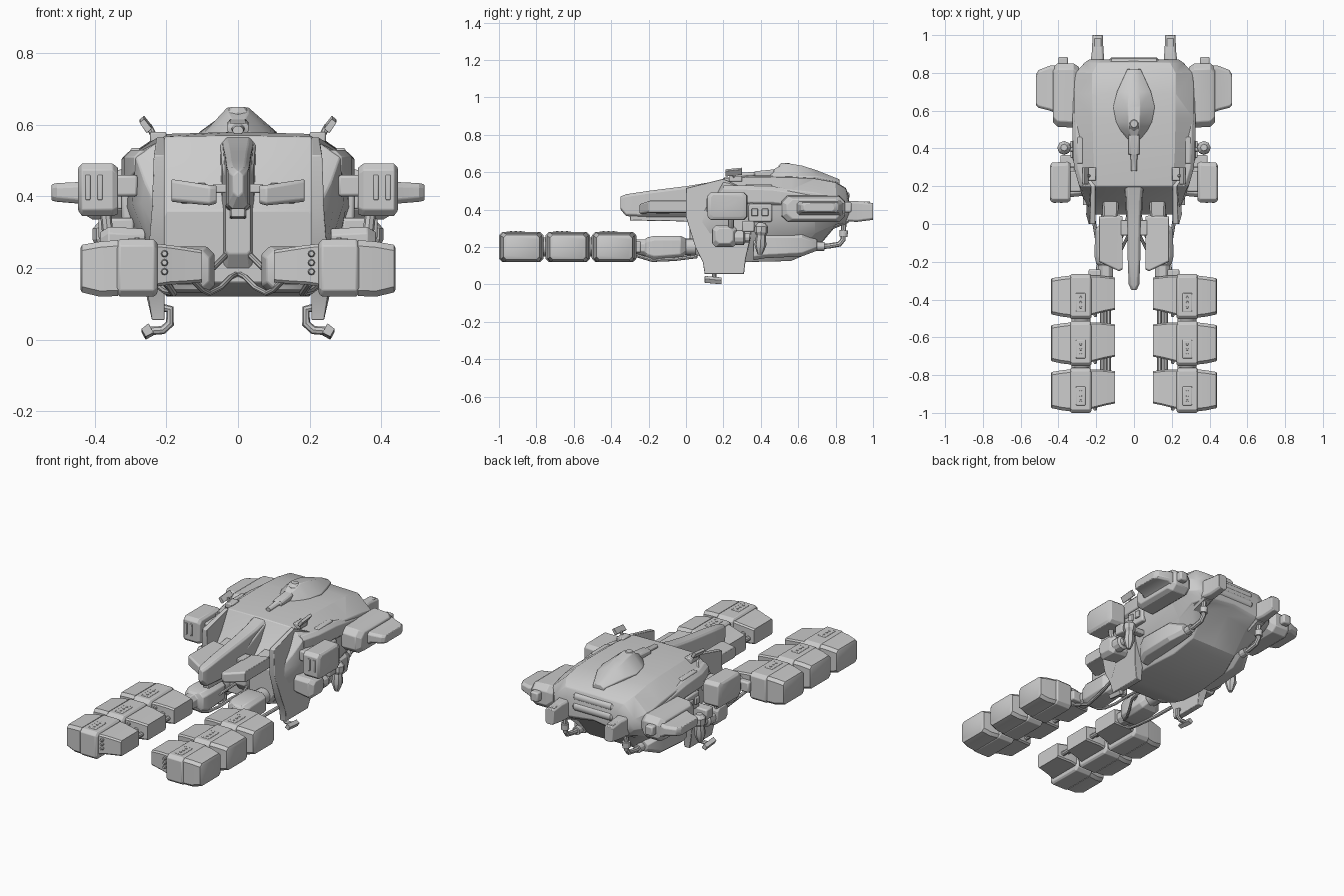
import bpy, bmesh, math
from mathutils import Vector


def finish(ob, bevel=0, mirror=True, angle=28):
    bpy.context.collection.objects.link(ob)
    if mirror:
        ob.modifiers.new("Mirror", 'MIRROR')
    if bevel:
        m = ob.modifiers.new("Bevel", 'BEVEL')
        m.width, m.segments, m.limit_method, m.angle_limit = bevel, 2, 'ANGLE', math.radians(35)
    bpy.ops.object.select_all(action='DESELECT')
    ob.select_set(True)
    bpy.context.view_layer.objects.active = ob
    bpy.ops.object.shade_smooth_by_angle(angle=math.radians(angle))
    return ob


def loft(name, rings, bevel=0, mirror=True):
    """Skin equal-length closed rings of points and cap both ends."""
    bm = bmesh.new()
    vs = [[bm.verts.new(p) for p in r] for r in rings]
    n = len(rings[0])
    for a, b in zip(vs, vs[1:]):
        for i in range(n):
            bm.faces.new((a[i], a[(i + 1) % n], b[(i + 1) % n], b[i]))
    bm.faces.new(vs[0])
    bm.faces.new(vs[-1])
    bmesh.ops.recalc_face_normals(bm, faces=bm.faces)
    me = bpy.data.meshes.new(name)
    bm.to_mesh(me)
    bm.free()
    return finish(bpy.data.objects.new(name, me), bevel, mirror)


def rect(u0, u1, v0, v1, c):
    """Rectangle with chamfered corners."""
    if not c:
        return [(u0, v0), (u1, v0), (u1, v1), (u0, v1)]
    return [(u0 + c, v0), (u1 - c, v0), (u1, v0 + c), (u1, v1 - c),
            (u1 - c, v1), (u0 + c, v1), (u0, v1 - c), (u0, v0 + c)]


def xloft(name, secs, c=0, bevel=0, mirror=True):
    """Sections (x, y0, y1, z0, z1)."""
    return loft(name, [[(s[0], u, v) for u, v in rect(*s[1:], c)] for s in secs], bevel, mirror)


def yloft(name, secs, c=0, bevel=0, mirror=True):
    """Sections (y, x0, x1, z0, z1)."""
    return loft(name, [[(u, s[0], v) for u, v in rect(*s[1:], c)] for s in secs], bevel, mirror)


def box(name, x0, x1, y0, y1, z0, z1, bevel=0, mirror=True):
    return xloft(name, [(x0, y0, y1, z0, z1), (x1, y0, y1, z0, z1)], 0, bevel, mirror)


def turned(name, p0, p1, profile, n=16, mirror=True):
    """Round part along p0-p1 with profile (fraction, radius)."""
    p0, p1 = Vector(p0), Vector(p1)
    q = (p1 - p0).to_track_quat('Z', 'Y')
    rings = [[p0.lerp(p1, t) + q @ Vector((r * math.cos(2 * math.pi * i / n), r * math.sin(2 * math.pi * i / n), 0))
              for i in range(n)] for t, r in profile]
    return loft(name, rings, 0, mirror)


def pipe(name, pts, r):
    cu = bpy.data.curves.new(name, 'CURVE')
    cu.dimensions, cu.bevel_depth, cu.bevel_resolution, cu.use_fill_caps = '3D', r, 2, True
    sp = cu.splines.new('POLY')
    sp.points.add(len(pts) - 1)
    for p, co in zip(sp.points, pts):
        p.co = (*co, 1)
    tmp = bpy.data.objects.new(name, cu)
    bpy.context.collection.objects.link(tmp)
    me = bpy.data.meshes.new_from_object(tmp)
    bpy.data.objects.remove(tmp)
    return finish(bpy.data.objects.new(name, me))


# Hull: half sections (top, shoulder, side, lower, bottom edge, belly) along y
hull = [
    (.05, .36, (.20, .36), (.21, .34), (.22, .30), (.21, .24), (.16, .16), .16),
    (.14, .46, (.20, .46), (.26, .44), (.27, .38), (.24, .24), (.18, .13), .13),
    (.20, .57, (.20, .567), (.285, .51), (.295, .38), (.25, .24), (.19, .12), .12),
    (.34, .58, (.215, .574), (.30, .515), (.31, .37), (.27, .25), (.20, .12), .12),
    (.56, .58, (.22, .572), (.318, .505), (.318, .37), (.265, .25), (.18, .125), .125),
    (.69, .57, (.22, .565), (.318, .49), (.318, .38), (.25, .27), (.15, .18), .18),
    (.80, .55, (.22, .545), (.312, .465), (.312, .38), (.25, .32), (.15, .31), .33),
    (.855, .515, (.19, .51), (.26, .44), (.26, .375), (.22, .33), (.13, .34), .36),
    (.872, .47, (.16, .465), (.235, .43), (.235, .385), (.20, .35), (.12, .36), .375)]
rings = []
for y, zt, *pts, zb in hull:
    rings.append([(0, y, zt)] + [(x, y, z) for x, z in pts] + [(0, y, zb)]
                 + [(-x, y, z) for x, z in reversed(pts)])
loft("hull", rings, .004, False)

# Rear side armour plates running down into fins
fin = [(0, .515, .235), (0, .36, .24), (.05, .2, .255), (.09, .12, .25), (.1, .055, .24),
       (.31, .055, .24), (.32, .14, .26), (.345, .25, .28), (.36, .45, .32), (.3, .52, .295), (.2, .565, .225)]
loft("side_fin", [[(.205, y, z) for y, z, x in fin], [(x, y, z) for y, z, x in fin]], .003)
yloft("shoulder_armour", [(.20, .22, .29, .45, .53), (.30, .24, .318, .42, .53), (.46, .24, .325, .42, .525),
                          (.56, .24, .325, .41, .51), (.80, .2, .318, .39, .47)], .02, .003)
yloft("lower_sponson", [(.36, .18, .26, .13, .25), (.42, .18, .285, .14, .27), (.62, .18, .28, .15, .27),
                        (.70, .16, .24, .18, .24)], .02, .003)
yloft("chin_rail", [(.60, .16, .24, .22, .33), (.87, .16, .225, .33, .41)], .01)
box("shoulder_step", .27, .30, .32, .46, .50, .535, .006)

# Nose rollers between the guns
for y, z, r in ((.85, .475, .025), (.853, .42, .028)):
    turned("nose_roller", (-.13, y, z), (.13, y, z), [(0, r * .7), (.04, r), (.96, r), (1, r * .7)], 16, False)

# Canopy and dorsal gun
cab = [(.45, .035, .012, .605), (.50, .075, .028, .632), (.54, .095, .03, .648), (.62, .11, .032, .635),
       (.70, .09, .028, .61), (.82, .035, .015, .562)]
loft("canopy", [[(-w, y, .535), (-w, y, .578 if y < .8 else .55), (-t, y, h), (t, y, h),
                 (w, y, .578 if y < .8 else .55), (w, y, .535)]
                for y, w, t, h in cab], .003, False)
turned("canopy_hatch", (0, .53, .61), (0, .53, .65), [(0, .04), (.6, .035), (1, .02)], 8, False)
yloft("dorsal_gun", [(.47, -.03, .03, .575, .615), (.37, -.03, .03, .575, .605), (.365, -.018, .018, .578, .602),
                     (.28, -.015, .015, .572, .596)], .008, .002, False)

# Tail boom, keel and winglets
yloft("tail_boom", [(.22, -.045, .045, .36, .57), (.12, -.04, .04, .36, .545), (0, -.036, .036, .36, .525),
                    (-.2, -.033, .033, .36, .50), (-.32, -.028, .028, .365, .482), (-.35, -.014, .014, .40, .47)],
      .012, .004, False)
yloft("rear_keel", [(.2, -.05, .05, .13, .56), (.08, -.045, .045, .16, .50), (.02, -.035, .035, .24, .46)], .01, .003, False)
yloft("boom_underside", [(.1, -.025, .025, .335, .37), (-.3, -.02, .02, .342, .37)], 0, .004, False)
xloft("boom_winglet", [(.06, -.24, .04, .38, .43), (.08, -.25, .045, .375, .432), (.185, -.20, .04, .385, .448)], .008, .003)
box("winglet_link", .02, .07, -.06, .02, .41, .435, .004)
yloft("winglet_root", [(.16, .08, .17, .37, .44), (.03, .085, .165, .385, .43)], .01)

# Arms carrying the thruster trains
yloft("thruster_arm", [(.0, .08, .18, .16, .245), (-.03, .065, .205, .14, .26), (-.17, .065, .21, .13, .26),
                       (-.21, .08, .20, .14, .25), (-.22, .11, .19, .155, .24), (-.28, .11, .19, .16, .24)], .022, .004)
turned("arm_joint", (.13, .18, .2), (.13, -.02, .2), [(0, .06), (.5, .06), (.55, .045), (1, .045)])
pipe("arm_cable", [(.0, .1, .185), (.02, -.04, .175), (.05, -.1, .145), (.08, -.16, .13), (.10, -.2, .14), (.13, -.24, .17)], .008)
pipe("upper_cable", [(.03, .06, .24), (.05, -.03, .22), (.07, -.08, .2)], .008)
pipe("hip_cable", [(.22, .06, .15), (.20, -.06, .135), (.18, -.18, .13), (.2, -.28, .16)], .01)
for x, z in ((.135, .19), (.165, .21)):
    turned("train_rod", (x, -.2, z), (x, -.78, z), [(0, .014), (1, .014)], 10)
turned("train_spine", (.28, -.28, .2), (.28, -.9, .2), [(0, .05), (1, .05)])
box("train_coupling", .12, .24, -.29, -.24, .17, .23, .008)

# Three thruster modules per side
for i in range(3):
    b = -.265 - .248 * i
    a = b - .239
    xloft("module_core", [(.225, a + .01, b - .01, .13, .27), (.235, a, b, .12, .28),
                          (.33, a, b, .12, .28), (.34, a + .01, b - .01, .13, .27)], .018, .003)
    xloft("module_outer", [(.335, a + .008, b - .008, .122, .278), (.385, a + .014, b - .014, .12, .274),
                           (.435, a + .025, b - .022, .132, .265), (.44, a + .032, b - .03, .14, .255)], .016)
    xloft("module_inner", [(.23, a + .02, b - .008, .148, .268), (.19, a + .03, b - .008, .154, .264),
                           (.15, a + .04, b - .012, .156, .258), (.10, a + .05, b - .018, .16, .25)], .008)
    m = (a + b) / 2 - .03
    box("module_plate", .257, .308, m - .05, m + .05, .27, .283, .004)
    for k in (-1, 0, 1):
        turned("plate_bolt", (.282, m + k * .026, .28), (.282, m + k * .026, .286), [(0, .008), (1, .006)], 6)
    for z in (.19, .215, .24):
        turned("module_jet", (.205, a + .05, z), (.205, a + .012, z), [(0, .01), (.7, .01), (1, .007)], 8)

# Front side nacelles
xloft("nacelle", [(.29, .54, .83, .36, .46), (.32, .51, .85, .335, .475), (.405, .515, .85, .335, .47),
                  (.43, .54, .83, .35, .455)], .03, .004)
xloft("nacelle_fairing", [(.42, .59, .84, .365, .447), (.445, .60, .838, .38, .44),
                          (.505, .615, .815, .385, .437), (.52, .63, .79, .388, .434)], .012, .003)
box("nacelle_cap", .35, .40, .82, .885, .385, .44, .008)

# Mid side pods with slatted rear, strut and lower tank
box("pod_mount", .28, .35, .17, .28, .40, .46, .008)
xloft("side_pod", [(.335, .125, .32, .35, .48), (.35, .115, .33, .345, .492), (.435, .115, .325, .345, .492),
                   (.446, .13, .305, .36, .48)], .018, .003)
for x in (.378, .412):
    box("pod_slat", x, x + .014, .11, .13, .39, .46, .003)
pipe("pod_strut", [(.37, .24, .36), (.365, .24, .31), (.33, .24, .26), (.3, .24, .23)], .016)
xloft("side_tank", [(.26, .15, .27, .21, .31), (.36, .14, .27, .20, .315), (.385, .16, .25, .22, .30)], .018, .003)
turned("tank_valve", (.34, .26, .25), (.34, .34, .25), [(0, .04), (.6, .04), (.7, .025), (1, .025)], 12)

# Small side turret and vents ahead of the pods
box("turret_mount", .29, .39, .30, .365, .28, .34, .008)
turned("side_turret", (.37, .405, .33), (.37, .395, .16),
       [(0, .018), (.12, .036), (.3, .036), (.4, .026), (.7, .032), (.9, .02), (1, .012)], 8)
box("turret_arm", .28, .37, .385, .425, .27, .30, .005)
box("vent_frame", .29, .325, .335, .46, .335, .43, .008)
for y in (.35, .405):
    box("vent", .31, .336, y, y + .035, .365, .405, .004)

# Nose guns and chin pipes
yloft("nose_gun", [(.80, .155, .235, .34, .45), (.90, .16, .225, .335, .445), (.92, .162, .222, .335, .445),
                   (1.0, .165, .22, .345, .435)], .01, .003)
for z in (.365, .4):
    box("gun_port", .178, .207, .985, .998, z, z + .022)
box("gun_sight", .172, .212, .91, .985, .43, .443, .004)
pipe("chin_pipe", [(.2, .62, .2), (.2, .76, .205), (.2, .82, .215), (.2, .84, .24), (.2, .845, .35)], .014)
turned("chin_pipe_collar", (.2, .68, .203), (.2, .74, .204), [(0, .024), (1, .024)], 12)
turned("chin_pipe_elbow", (.2, .842, .255), (.2, .844, .29), [(0, .022), (1, .022)], 12)

# Dorsal sensors
box("sensor_base", .20, .245, .23, .30, .55, .58, .005)
pipe("sensor_stem", [(.235, .255, .57), (.25, .255, .598)], .009)
loft("sensor_plate", [[(.24, y, .595 + dz), (.255, y, .582 + dz), (.275, y, .612 + dz), (.262, y, .622 + dz)]
                      for y, dz in ((.21, -.006), (.30, .003))], .002)

# Ventral hooks under the fins
pipe("hook_stem", [(.215, .15, .09), (.19, .15, .085), (.19, .15, .045), (.21, .15, .027), (.25, .15, .024)], .012)
loft("hook_foot", [[(.235, y, .012 + dz), (.258, y, .0 + dz), (.27, y, .022 + dz), (.25, y, .038 + dz)]
                   for y, dz in ((.10, .008), (.19, 0))], .002)
